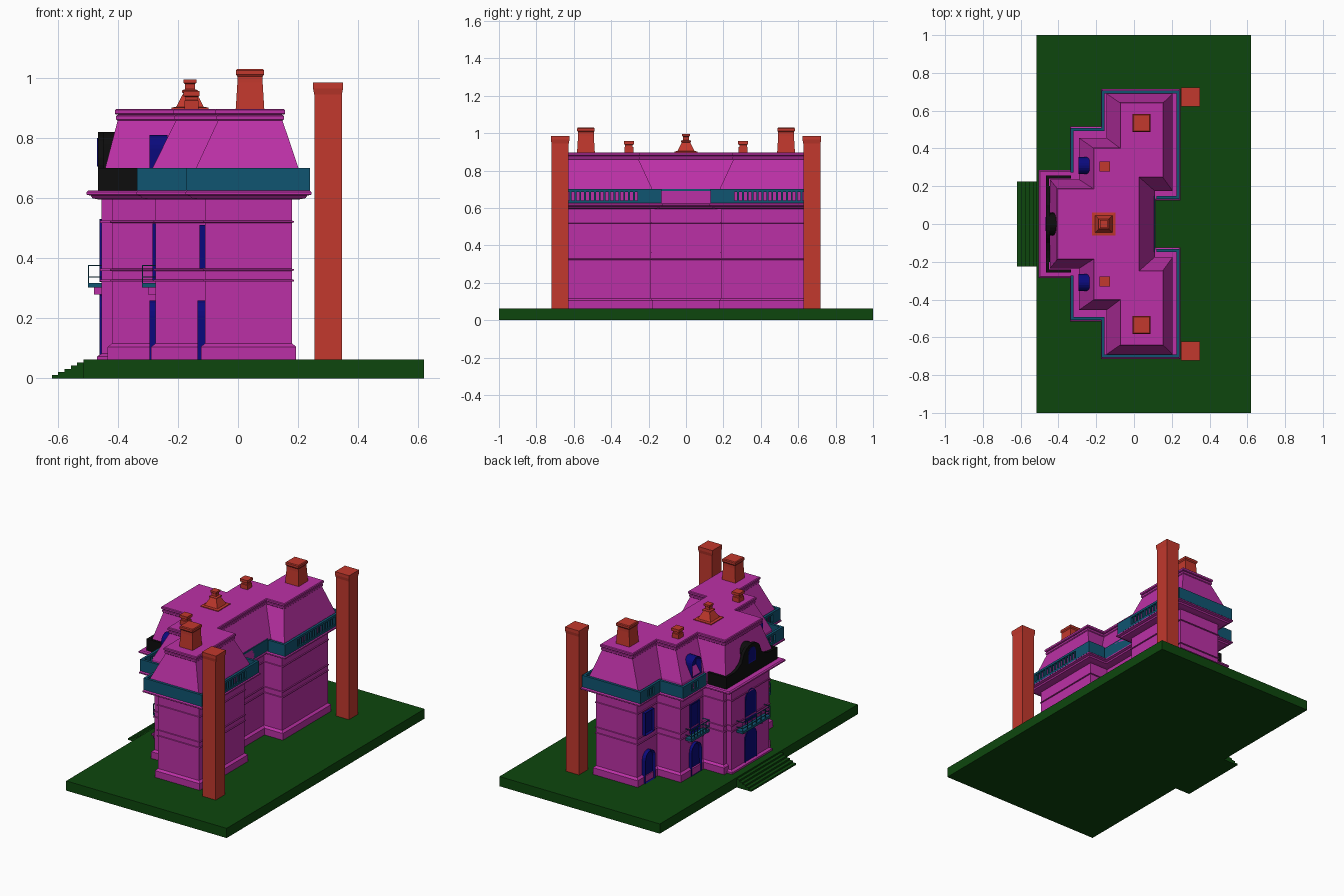
import bpy, bmesh, math
from mathutils import Vector

cube = bpy.data.objects.get("Cube")
if cube:
    bpy.data.objects.remove(cube, do_unlink=True)


def material(name, rgb):
    m = bpy.data.materials.new(name)
    m.use_nodes = True
    m.diffuse_color = (*rgb, 1)
    m.node_tree.nodes["Principled BSDF"].inputs["Base Color"].default_value = (*rgb, 1)
    return m


MAGENTA = material("magenta", (0.50, 0.03, 0.38))
RED = material("brick red", (0.54, 0.04, 0.026))
TEAL = material("teal", (0.005, 0.09, 0.165))
GREEN = material("dark green", (0.004, 0.062, 0.004))
NAVY = material("navy", (0.003, 0.003, 0.2))
BLACK = material("black", (0.004, 0.004, 0.004))


def finish(bm, name, mat):
    bmesh.ops.recalc_face_normals(bm, faces=bm.faces)
    mesh = bpy.data.meshes.new(name)
    bm.to_mesh(mesh)
    bm.free()
    mesh.materials.append(mat)
    ob = bpy.data.objects.new(name, mesh)
    bpy.context.collection.objects.link(ob)
    return ob


def add_box(bm, lo, hi):
    lo, hi = Vector(lo), Vector(hi)
    vs = bmesh.ops.create_cube(bm, size=1)["verts"]
    bmesh.ops.scale(bm, vec=hi - lo, verts=vs)
    bmesh.ops.translate(bm, vec=(lo + hi) / 2, verts=vs)


def box(name, lo, hi, mat):
    bm = bmesh.new()
    add_box(bm, lo, hi)
    return finish(bm, name, mat)


def loft(name, rings, mat):
    """Skin a list of (outline, height) rings and cap both ends."""
    bm = bmesh.new()
    loops = [[bm.verts.new((x, y, z)) for x, y in pts] for pts, z in rings]
    for a, b in zip(loops, loops[1:]):
        for i in range(len(a)):
            j = (i + 1) % len(a)
            bm.faces.new((a[i], a[j], b[j], b[i]))
    bm.faces.new(loops[0])
    bm.faces.new(loops[-1])
    return finish(bm, name, mat)


def plan(cx, cy, mx, my, wx, wy, bx, ry, rx, d=0.0):
    """Stepped symmetrical floor plan: centre, middle bays, wings, rear recess."""
    cx, mx, wx, bx, rx = cx - d, mx - d, wx - d, bx + d, rx + d
    cy, my, wy, ry = cy + d, my + d, wy + d, ry - d
    half = [(cx, cy), (mx, cy), (mx, my), (wx, my), (wx, wy), (bx, wy), (bx, ry), (rx, ry)]
    return half + [(x, -y) for x, y in reversed(half)]


def square(x, y, r):
    return [(x - r, y - r), (x + r, y - r), (x + r, y + r), (x - r, y + r)]


def stack(name, x, y, profile, mat):
    loft(name, [(square(x, y, r), z) for r, z in profile], mat)


def panel(name, x, y, z0, z1, hw, depth, mat, arch=True, frame=0.012):
    """Door or window plate facing -x with a recessed pane."""
    if arch:
        top = [(y + hw * math.cos(math.pi * i / 10), z1 - hw + hw * math.sin(math.pi * i / 10))
               for i in range(11)]
    else:
        top = [(y + hw, z1), (y - hw, z1)]
    bm = bmesh.new()
    face = bm.faces.new([bm.verts.new((x, py, pz)) for py, pz in [(y - hw, z0), (y + hw, z0)] + top])
    out = bmesh.ops.extrude_face_region(bm, geom=[face])["geom"]
    bmesh.ops.translate(bm, vec=(-depth, 0, 0), verts=[v for v in out if isinstance(v, bmesh.types.BMVert)])
    front = [f for f in out if isinstance(f, bmesh.types.BMFace)]
    bmesh.ops.recalc_face_normals(bm, faces=bm.faces)
    bmesh.ops.inset_region(bm, faces=front, thickness=frame, depth=-depth * 0.5)
    return finish(bm, name, mat)


def rail(name, p, q, gap=None, mat=TEAL, t=0.008, z0=0.625, z1=0.70):
    """Parapet from p to q; gap is the fraction range opened up with balusters."""
    p, q = Vector(p), Vector(q)
    bm = bmesh.new()

    def piece(a, b, lo, hi, w=t):
        u, v = p.lerp(q, a), p.lerp(q, b)
        add_box(bm, (min(u.x, v.x) - w, min(u.y, v.y) - w, lo), (max(u.x, v.x) + w, max(u.y, v.y) + w, hi))

    if gap:
        a, b = gap
        piece(0, a, z0, z1)
        piece(b, 1, z0, z1)
        piece(a, b, z0, z0 + 0.014)
        piece(a, b, z1 - 0.014, z1)
        n = max(2, round((q - p).length * (b - a) / 0.026))
        for i in range(1, n):
            f = a + (b - a) * i / n
            piece(f, f, z0, z1, 0.005)
    else:
        piece(0, 1, z0, z1)
    finish(bm, name, mat)


# Ground slab and entrance steps
box("ground_slab", (-0.515, -1, 0), (0.62, 1, 0.062), GREEN)
for i in range(5):
    box("entrance_step", (-0.62 + 0.021 * i, -0.225, 0), (-0.51, 0.225, 0.0105 * (i + 1)), GREEN)

# Walls with plinth and string courses
WALL = (-0.42, 0.22, -0.275, 0.45, -0.11, 0.65, 0.18, 0.19, 0.05)
courses = [(0.014, 0.06), (0.014, 0.105), (0, 0.116)]
for z in (0.322, 0.358, 0.518):
    courses += [(0, z), (0.006, z + 0.001), (0.006, z + 0.006), (0, z + 0.007)]
courses.append((0, 0.605))
loft("walls", [(plan(*WALL, d=d), z) for d, z in courses], MAGENTA)

# Projecting entrance bay
bay = lambda d: [(-0.455 - d, -0.19 - d), (-0.40, -0.19 - d), (-0.40, 0.19 + d), (-0.455 - d, 0.19 + d)]
loft("entrance_bay", [(bay(0.014), 0.06), (bay(0.014), 0.073), (bay(0), 0.082), (bay(0), 0.605)], MAGENTA)
for z in (0.322, 0.358, 0.518):
    loft("bay_course", [(bay(0.005), z), (bay(0.005), z + 0.007)], MAGENTA)

# Main cornice
EAVES = (-0.44,) + WALL[1:]
loft("cornice", [(plan(*EAVES, d=d), z) for d, z in
                 ((0.02, 0.595), (0.045, 0.60), (0.05, 0.608), (0.065, 0.612), (0.065, 0.62), (0.058, 0.626))],
     MAGENTA)

# Mansard roof with moulded crown
LOW = (-0.445, 0.235, -0.29, 0.455, -0.145, 0.69, 0.205, 0.175, 0.11)
TOP = (-0.40, 0.18, -0.205, 0.395, -0.065, 0.635, 0.147, 0.255, 0.02)
loft("mansard_roof", [(plan(*LOW), 0.62), (plan(*LOW), 0.69), (plan(*TOP), 0.862), (plan(*TOP), 0.89)], MAGENTA)
for z, d in ((0.858, 0.006), (0.878, 0.010)):
    loft("roof_crown", [(plan(*TOP, d=d - 0.004), z), (plan(*TOP, d=d), z + 0.004),
                        (plan(*TOP, d=d), z + 0.015), (plan(*TOP, d=d - 0.004), z + 0.019)], MAGENTA)

# Central parapet and round dormer
rail("front_parapet", (-0.458, -0.25), (-0.458, 0.25), mat=BLACK)
swoop = [(0.2, 0.695), (0.14, 0.71), (0.1, 0.735), (0.085, 0.77)]
arch = [(0.08 * math.cos(a * math.pi / 8), 0.77 + 0.05 * math.sin(a * math.pi / 8)) for a in range(1, 8)]
outline = swoop + arch + [(-y, z) for y, z in reversed(swoop)]
bm = bmesh.new()
face = bm.faces.new([bm.verts.new((-0.466, y, z)) for y, z in outline])
out = bmesh.ops.extrude_face_region(bm, geom=[face])["geom"]
bmesh.ops.translate(bm, vec=(0.02, 0, 0), verts=[v for v in out if isinstance(v, bmesh.types.BMVert)])
finish(bm, "dormer_surround", BLACK)
panel("dormer_hood", -0.39, 0, 0.69, 0.82, 0.06, 0.075, BLACK)
panel("dormer_window", -0.465, 0, 0.705, 0.80, 0.036, 0.004, NAVY, frame=0.006)

# Everything mirrored across the centre line
for s, side in ((1, "rear"), (-1, "near")):
    rail(side + "_parapet_return", (-0.458, s * 0.25), (-0.342, s * 0.25), mat=BLACK)
    # Balustrades round the eaves
    rail(side + "_bay_balustrade", (-0.328, s * 0.28), (-0.328, s * 0.50), (0.3, 0.7))
    rail(side + "_bay_return", (-0.328, s * 0.50), (-0.165, s * 0.50))
    rail(side + "_wing_balustrade", (-0.165, s * 0.50), (-0.165, s * 0.70), (0.3, 0.7))
    rail(side + "_end_parapet", (-0.165, s * 0.70), (0.232, s * 0.70))
    rail(side + "_back_balustrade", (0.232, s * 0.14), (0.232, s * 0.70), (0.2, 0.9))
    rail(side + "_recess_return", (0.128, s * 0.14), (0.232, s * 0.14))

    # Doors, windows and dormers
    panel(side + "_bay_door", -0.272, s * 0.31, 0.06, 0.26, 0.05, 0.022, NAVY)
    panel(side + "_wing_door", -0.107, s * 0.55, 0.06, 0.26, 0.05, 0.028, NAVY)
    panel(side + "_bay_window", -0.272, s * 0.31, 0.325, 0.515, 0.045, 0.012, NAVY, arch=False)
    panel(side + "_wing_window", -0.107, s * 0.55, 0.365, 0.51, 0.045, 0.022, NAVY, arch=False)
    panel(side + "_roof_dormer", -0.235, s * 0.31, 0.69, 0.81, 0.045, 0.06, NAVY)

    # Chimneys
    stack(side + "_corner_chimney", 0.30, s * 0.673,
          ((0.046, 0.06), (0.046, 0.945), (0.05, 0.965), (0.05, 0.985)), RED)
    stack(side + "_wing_chimney", 0.04, s * 0.535,
          ((0.048, 0.89), (0.042, 0.985), (0.042, 1.005), (0.047, 1.012), (0.047, 1.025), (0.043, 1.03)), RED)
    stack(side + "_bay_chimney", -0.155, s * 0.305,
          ((0.024, 0.89), (0.024, 0.925), (0.02, 0.927), (0.02, 0.937), (0.027, 0.94), (0.027, 0.957)), RED)

# Entrance door, window above, and roof spire
panel("entrance_door", -0.453, 0, 0.06, 0.28, 0.06, 0.008, NAVY)
panel("entrance_window", -0.453, 0, 0.32, 0.53, 0.055, 0.008, NAVY)
stack("roof_spire", -0.16, 0, ((0.062, 0.895), (0.062, 0.902), (0.046, 0.904), (0.022, 0.95), (0.027, 0.952),
                               (0.027, 0.959), (0.016, 0.963), (0.016, 0.98), (0.021, 0.984), (0.021, 0.995)), RED)

# Balconies with thin railings
for x, y, hw in ((-0.455, 0, 0.14), (-0.275, 0.31, 0.09), (-0.275, -0.31, 0.09)):
    xf = x - 0.045
    box("balcony_floor", (xf, y - hw, 0.303), (x + 0.01, y + hw, 0.318), TEAL)
    bm = bmesh.new()
    for z in (0.335, 0.374):
        add_box(bm, (xf, y - hw, z), (xf + 0.004, y + hw, z + 0.004))
        for e in (y - hw, y + hw - 0.004):
            add_box(bm, (xf, e, z), (x, e + 0.004, z + 0.004))
    for i in range(7):
        e = y - hw + (2 * hw - 0.004) * i / 6
        add_box(bm, (xf, e, 0.315), (xf + 0.004, e + 0.004, 0.376))
    finish(bm, "balcony_railing", TEAL)
    for s in (-1, 1):
        box("balcony_bracket", (x - 0.025, y + s * hw * 0.6 - 0.008, 0.28),
            (x + 0.01, y + s * hw * 0.6 + 0.008, 0.305), MAGENTA)
# Rear recess parapet
rail("recess_parapet", (0.102, -0.14), (0.102, 0.14))
